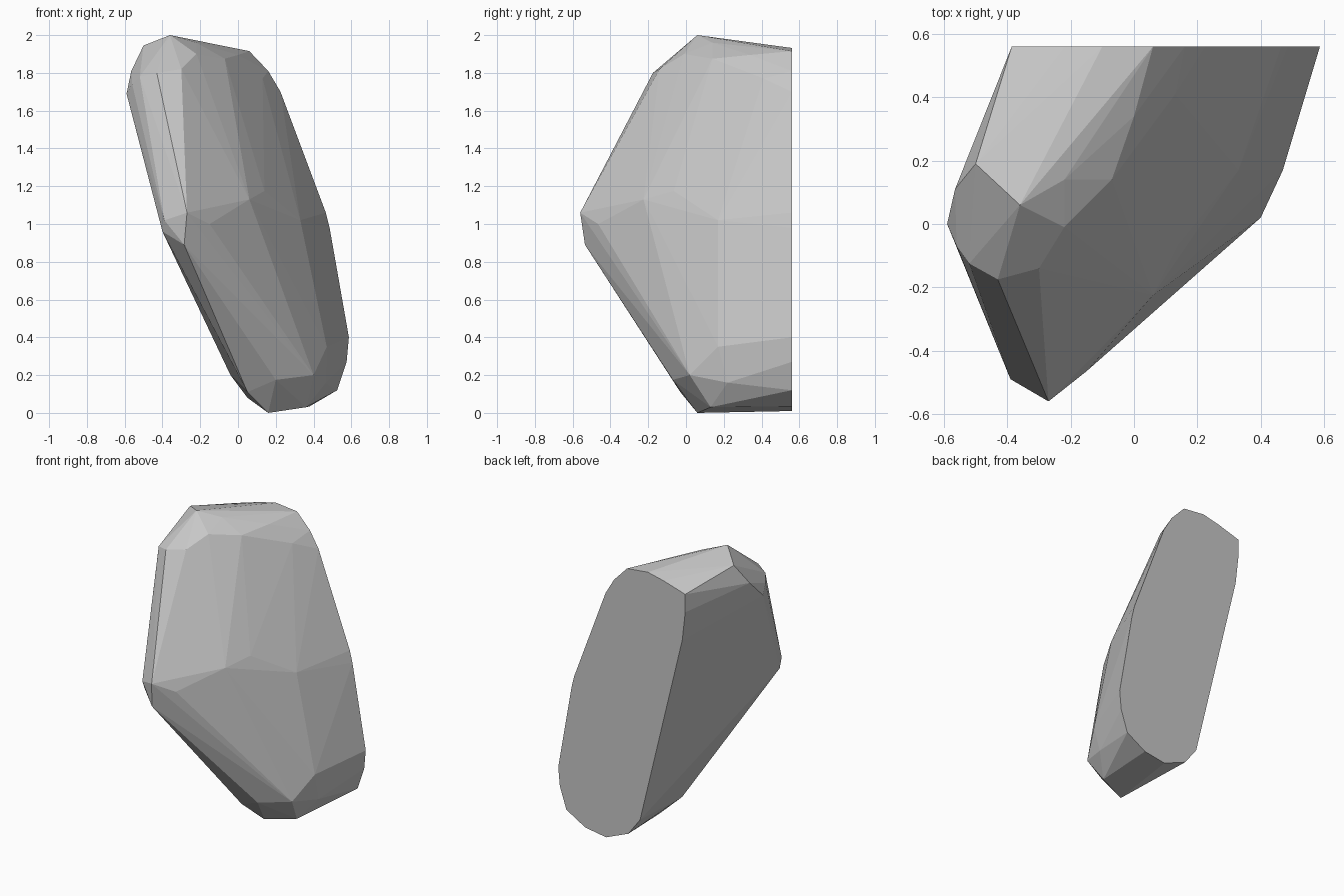
import bpy, bmesh, math

# Flat back outline (x, z), lying on the plane y = BACK
BACK = 0.56
back_outline = [
    (0.06, 1.915), (0.16, 1.81), (0.225, 1.70), (0.465, 1.06), (0.485, 0.98),
    (0.587, 0.40), (0.575, 0.27), (0.525, 0.12), (0.38, 0.035), (0.22, 0.01),
    (0.05, 0.08), (-0.04, 0.20), (-0.363, 1.53), (-0.386, 1.73),
    (-0.386, 1.855), (-0.22, 1.905), (-0.10, 1.932),
]

# Chiselled corners of the rock (x, y, z)
crown = [
    (-0.36, 0.06, 2.0), (-0.50, 0.19, 1.945), (-0.22, 0.14, 1.96),
    (-0.22, -0.01, 1.90), (-0.07, 0.14, 1.875), (0.0, 0.34, 1.895),
    (-0.30, -0.14, 1.82), (-0.43, -0.175, 1.80), (-0.52, -0.125, 1.78),
    (-0.565, 0.11, 1.81), (-0.59, 0.0, 1.69), (-0.56, -0.07, 1.74),
    (0.13, 0.41, 1.77),
]
waist = [
    (-0.27, -0.56, 1.06), (-0.285, -0.535, 0.89), (-0.39, -0.49, 1.02),
    (-0.40, -0.455, 0.96), (-0.15, -0.465, 1.0), (-0.05, -0.345, 1.06),
    (0.06, -0.225, 1.13), (0.14, -0.065, 1.175), (0.33, 0.17, 1.02),
]
foot = [
    (0.40, 0.02, 0.20), (0.47, 0.17, 0.35), (0.20, -0.07, 0.175),
    (0.05, -0.03, 0.11), (0.16, 0.06, 0.0), (0.36, 0.13, 0.03),
    (0.465, 0.22, 0.16),
]

# Wrap the corners in a faceted shell
bm = bmesh.new()
for p in [(x, BACK, z) for x, z in back_outline] + crown + waist + foot:
    bm.verts.new(p)
hull = bmesh.ops.convex_hull(bm, input=bm.verts)
loose = {g for g in hull["geom_interior"] + hull["geom_unused"]
         if isinstance(g, bmesh.types.BMVert)}
bmesh.ops.delete(bm, geom=list(loose), context='VERTS')

# Merge coplanar triangles into broad facets
bmesh.ops.dissolve_limit(bm, angle_limit=math.radians(1.0),
                         verts=bm.verts, edges=bm.edges)
bmesh.ops.recalc_face_normals(bm, faces=bm.faces)

mesh = bpy.data.meshes.new("rock")
bm.to_mesh(mesh)
bm.free()

# Single stone colour
stone = bpy.data.materials.new("grey_stone")
stone.diffuse_color = (0.57, 0.57, 0.57, 1.0)
mesh.materials.append(stone)
rock = bpy.data.objects.new("rock", mesh)
bpy.context.collection.objects.link(rock)
